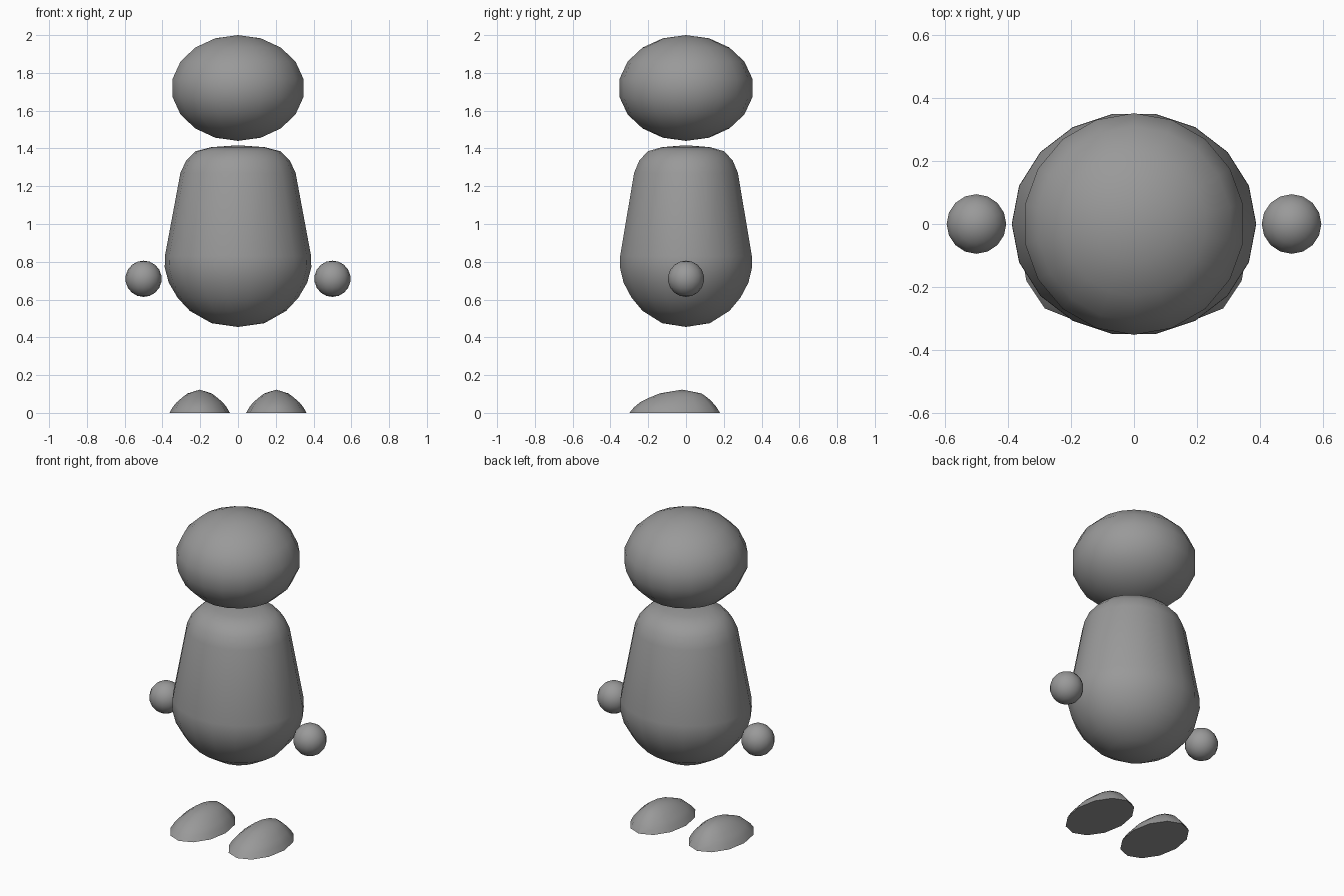
import bpy, bmesh, math

if "Cube" in bpy.data.objects:
    bpy.data.objects.remove(bpy.data.objects["Cube"], do_unlink=True)

GREY = (0.32, 0.32, 0.32, 1.0)
grey = bpy.data.materials.new("plain grey")
grey.use_nodes = True
grey.diffuse_color = GREY
grey.node_tree.nodes["Principled BSDF"].inputs["Base Color"].default_value = GREY


def loft(name, rings, sides, phase=0.0, origin=(0, 0, 0), sharp=45):
    """Stack elliptical rings (rx, ry, y centre, z); rings of zero radius become tips."""
    bm = bmesh.new()
    loops = []
    for rx, ry, yc, z in rings:
        if rx < 1e-5:
            loops.append([bm.verts.new((0, yc, z))])
            continue
        angles = [phase + math.tau * i / sides for i in range(sides)]
        loops.append([bm.verts.new((rx * math.cos(a), yc + ry * math.sin(a), z))
                      for a in angles])
    for low, high in zip(loops, loops[1:]):
        for i in range(sides):
            j = (i + 1) % sides
            quad = [low[i % len(low)], low[j % len(low)],
                    high[j % len(high)], high[i % len(high)]]
            bm.faces.new(list(dict.fromkeys(quad)))
    # close open ends with flat caps
    for loop in (loops[0], loops[-1]):
        if len(loop) > 1:
            bm.faces.new(loop)
    bmesh.ops.recalc_face_normals(bm, faces=bm.faces)
    mesh = bpy.data.meshes.new(name)
    bm.to_mesh(mesh)
    bm.free()
    mesh.materials.append(grey)
    ob = bpy.data.objects.new(name, mesh)
    ob.location = origin
    bpy.context.collection.objects.link(ob)
    bpy.ops.object.select_all(action='DESELECT')
    ob.select_set(True)
    bpy.context.view_layer.objects.active = ob
    bpy.ops.object.shade_smooth_by_angle(angle=math.radians(sharp))
    return ob


def ball_rings(radius, height, bands=9):
    """Ring list for an ellipsoid, with a tip at each pole."""
    rings = []
    for i in range(bands + 1):
        a = -math.pi / 2 + math.pi * i / bands
        r = radius * math.cos(a)
        rings.append((r, r, 0, height * math.sin(a)))
    return rings


# Head: flattened ball with a corner on the front axis
loft("head", ball_rings(0.357, 0.28), 18, math.radians(10), (0, 0, 1.72))

# Body: pear shape, slightly flatter front to back
body_profile = [(0, 0.455), (0.14, 0.475), (0.255, 0.54), (0.32, 0.61), (0.367, 0.69),
                (0.388, 0.77), (0.387, 0.83), (0.305, 1.27), (0.275, 1.335),
                (0.225, 1.385), (0.14, 1.407), (0, 1.417)]
loft("body", [(r, r * 0.915, 0, z) for r, z in body_profile], 18)

# Foot outline by height: half width, toe y, heel y, z
foot_levels = [(0.16, -0.30, 0.18, 0), (0.143, -0.275, 0.162, 0.03),
               (0.122, -0.243, 0.14, 0.056), (0.094, -0.195, 0.115, 0.08),
               (0.064, -0.14, 0.082, 0.103), (0, -0.02, -0.02, 0.123)]
foot_rings = [(w, (heel - toe) / 2, (heel + toe) / 2, z)
              for w, toe, heel, z in foot_levels]

# Hands and feet on both sides
for side, x in (("left", 1), ("right", -1)):
    loft(side + "_hand", ball_rings(0.096, 0.096), 16, 0, (0.5 * x, 0, 0.71))
    loft(side + "_foot", foot_rings, 12, 0, (0.203 * x, 0, 0), 38)
